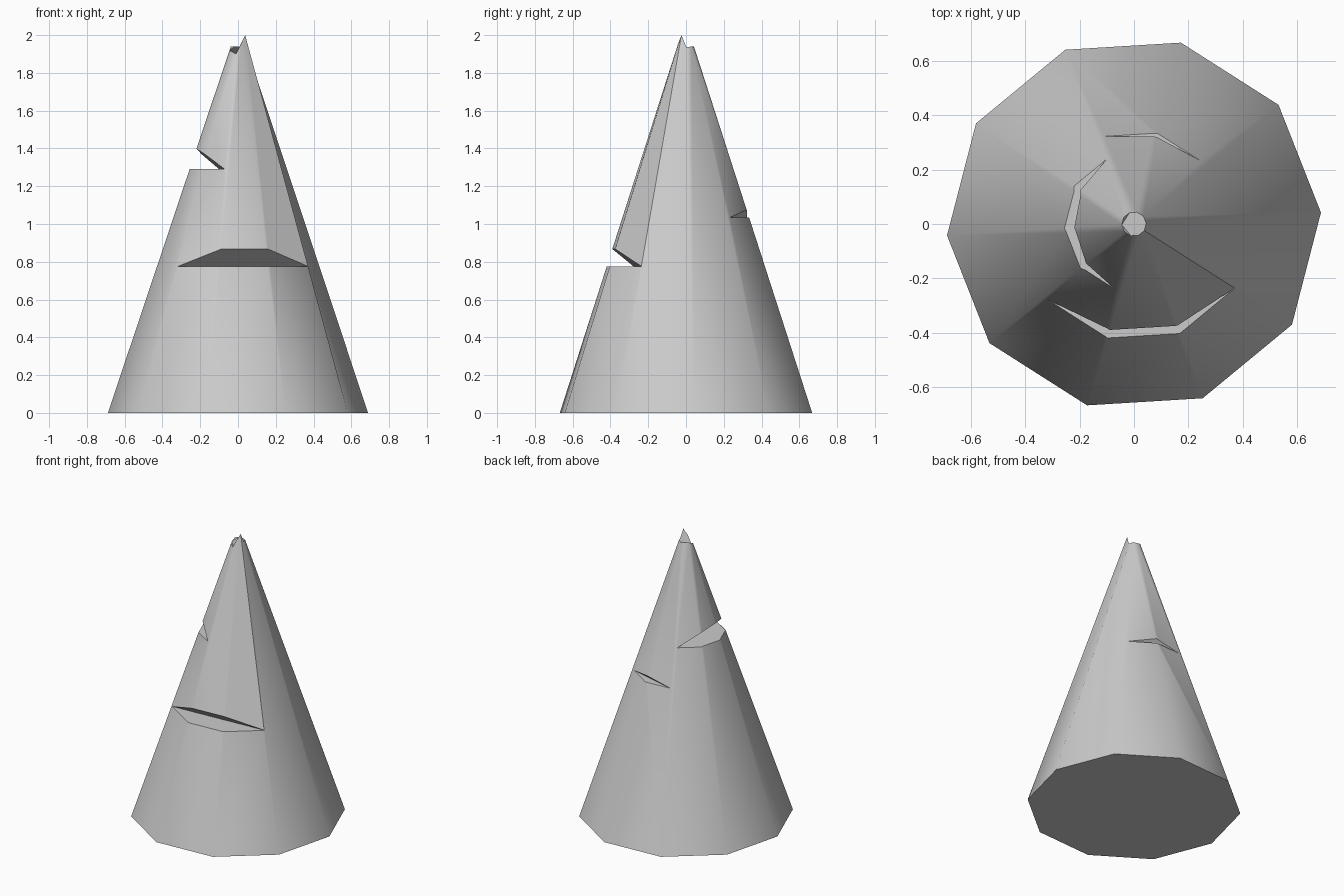
import bpy, bmesh
from math import radians, cos, sin
from mathutils import Matrix

if "Cube" in bpy.data.objects:
    bpy.data.objects.remove(bpy.data.objects["Cube"])

SIDES, TURN, SLOPE, BASE_R = 10, 3.5, 0.334, 0.69


def mesh_object(name, bm):
    bmesh.ops.recalc_face_normals(bm, faces=bm.faces)
    mesh = bpy.data.meshes.new(name)
    bm.to_mesh(mesh)
    bm.free()
    obj = bpy.data.objects.new(name, mesh)
    bpy.context.collection.objects.link(obj)
    return obj


# Tapered ten-sided spike with a broken, uneven tip
tip_heights = [1.935, 1.94, 1.935, 1.94, 1.94, 1.92, 1.915, 1.90, 1.955, 2.0]
bm = bmesh.new()
bottom, top = [], []
for i, h in enumerate(tip_heights):
    a = radians(TURN + 360 / SIDES * i)
    bottom.append(bm.verts.new((BASE_R * cos(a), BASE_R * sin(a), 0)))
    top.append(bm.verts.new((0.045 * cos(a), 0.045 * sin(a), h)))
for i in range(SIDES):
    j = (i + 1) % SIDES
    bm.faces.new((bottom[i], bottom[j], top[j], top[i]))
bm.faces.new(top)
bm.faces.new(bottom[::-1])
spike = mesh_object("stone_spike", bm)


# Wedge notches: flat floor, sloping roof, facing outward at an angle
def cut_notch(angle, depth, z, rise, reach=0.5, half=0.6):
    bm = bmesh.new()
    section = [(depth, z), (depth + reach, z), (depth + reach, z + reach * rise)]
    ends = [[bm.verts.new((x, y, h)) for x, h in section] for y in (-half, half)]
    bm.faces.new(ends[0])
    bm.faces.new(ends[1])
    for i in range(3):
        j = (i + 1) % 3
        bm.faces.new((ends[0][i], ends[0][j], ends[1][j], ends[1][i]))
    bm.transform(Matrix.Rotation(radians(angle), 4, 'Z'))
    cutter = mesh_object("notch_cutter", bm)
    cutter.hide_render = True
    mod = spike.modifiers.new("notch", 'BOOLEAN')
    mod.operation, mod.solver, mod.object = 'DIFFERENCE', 'EXACT', cutter
    bpy.context.view_layer.objects.active = spike
    bpy.ops.object.modifier_apply(modifier=mod.name)
    bpy.data.objects.remove(cutter)


cut_notch(-86.5, 0.257, 0.775, 0.73)   # front notch
cut_notch(-176.5, 0.085, 1.29, 0.80)   # left notch
cut_notch(75.5, 0.287, 1.035, 0.90)    # back notch

# Smooth sides, crisp cuts
bpy.ops.object.select_all(action='DESELECT')
spike.select_set(True)
bpy.context.view_layer.objects.active = spike
bpy.ops.object.shade_smooth_by_angle(angle=radians(40))
